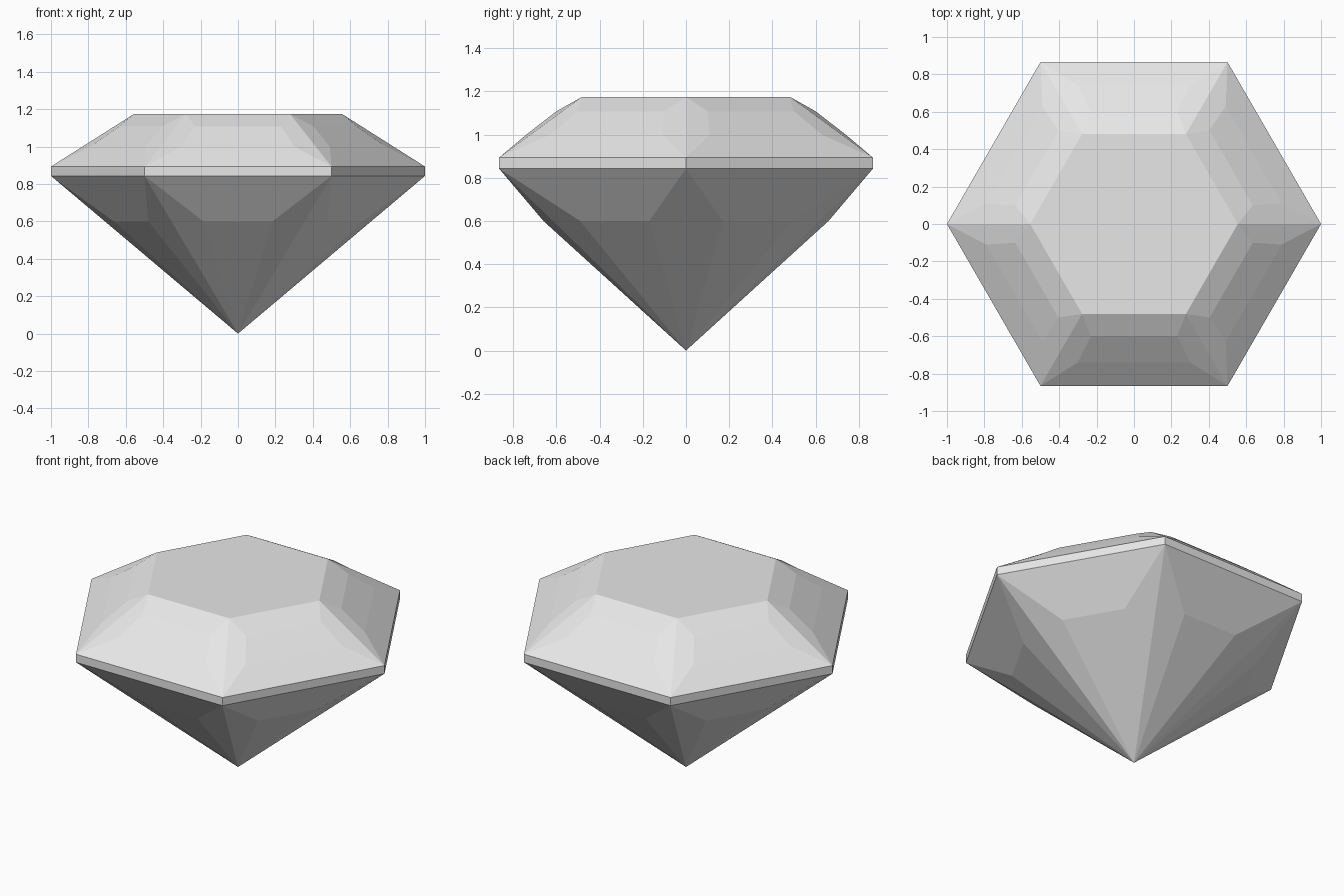
import bpy
import bmesh
from math import cos, sin, pi
from mathutils import Vector

SIDES = 6

cube = bpy.data.objects.get("Cube")
if cube:
    bpy.data.objects.remove(cube, do_unlink=True)

# Single flat colour
grey = bpy.data.materials.new("pale_grey")
grey.use_nodes = True
colour = (0.8, 0.8, 0.8, 1)
grey.diffuse_color = colour
grey.node_tree.nodes["Principled BSDF"].inputs["Base Color"].default_value = colour

bm = bmesh.new()


def ring(x, y, z):
    """One vertex per corner of the stone, offset sideways by y."""
    verts = []
    for i in range(SIDES):
        a = 2 * pi * i / SIDES
        verts.append(bm.verts.new(Vector((x * cos(a) - y * sin(a),
                                          x * sin(a) + y * cos(a), z))))
    return verts


def mirrored_rings(x, y, z):
    """Rings just before and just after each corner ridge."""
    return ring(x, -y, z), ring(x, y, z)


# Levels from the flat top down to the point
table = ring(0.555, 0, 1.175)
upper_before, upper_after = mirrored_rings(0.635, 0.1, 1.108)
lower_before, lower_after = mirrored_rings(0.79, 0.11, 1.0)
girdle_top = ring(1, 0, 0.893)
girdle_base = ring(1, 0, 0.843)
pavilion_before, pavilion_after = mirrored_rings(0.664, 0.17, 0.6)
tip = bm.verts.new((0, 0, 0))

bm.faces.new(table)
for i in range(SIDES):
    j = (i + 1) % SIDES
    # Crown: three stepped facets along each side
    steps = [(table[i], table[j]),
             (upper_after[i], upper_before[j]),
             (lower_after[i], lower_before[j]),
             (girdle_top[i], girdle_top[j]),
             (girdle_base[i], girdle_base[j]),
             (pavilion_after[i], pavilion_before[j])]
    # The same strip carries on through the girdle and upper pavilion
    for (a, b), (c, d) in zip(steps, steps[1:]):
        bm.faces.new((a, c, d, b))
    # Lower pavilion facet
    bm.faces.new((pavilion_after[i], tip, pavilion_before[j]))
    # Paired facets on both sides of each corner ridge
    for up, low, pav in ((upper_before, lower_before, pavilion_before),
                         (upper_after, lower_after, pavilion_after)):
        bm.faces.new((table[i], up[i], low[i], girdle_top[i]))
        bm.faces.new((girdle_base[i], pav[i], tip))

bmesh.ops.recalc_face_normals(bm, faces=bm.faces)
mesh = bpy.data.meshes.new("cut_gemstone")
bm.to_mesh(mesh)
bm.free()
mesh.materials.append(grey)
gem = bpy.data.objects.new("cut_gemstone", mesh)
bpy.context.collection.objects.link(gem)
